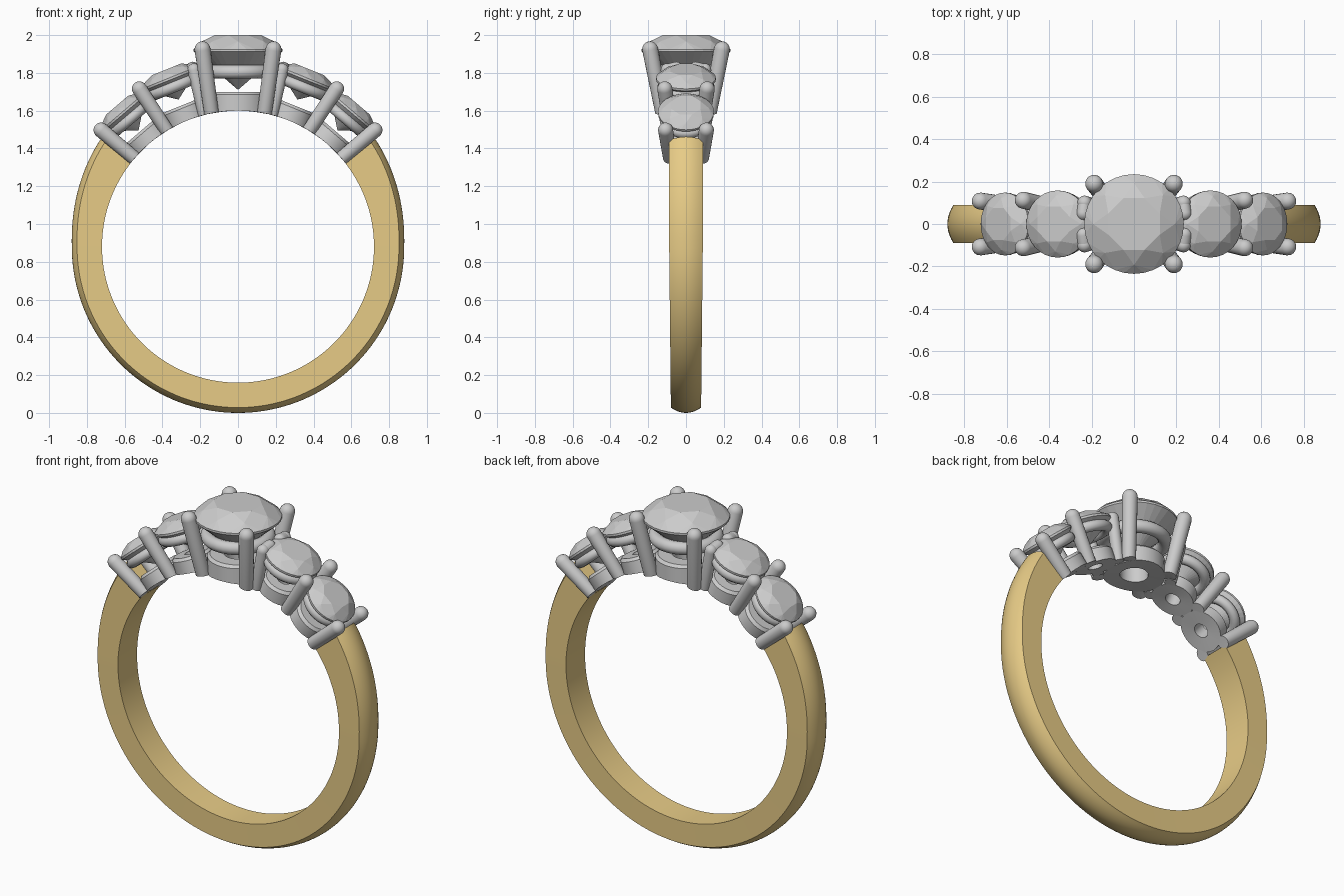
import bpy, bmesh
from math import sin, cos, pi, radians
from mathutils import Vector, Matrix

if "Cube" in bpy.data.objects:
    bpy.data.objects.remove(bpy.data.objects["Cube"])

CZ, RI = 0.88, 0.72          # finger hole centre height and radius


def finish(name, bm, mat=None, smooth=True):
    bmesh.ops.recalc_face_normals(bm, faces=bm.faces)
    me = bpy.data.meshes.new(name)
    bm.to_mesh(me)
    bm.free()
    ob = bpy.data.objects.new(name, me)
    bpy.context.collection.objects.link(ob)
    if mat:
        me.materials.append(mat)
    if smooth:
        bpy.ops.object.select_all(action='DESELECT')
        ob.select_set(True)
        bpy.context.view_layer.objects.active = ob
        bpy.ops.object.shade_smooth_by_angle(angle=radians(32))
    return ob


def skin(bm, rings, wrap):
    """Bridge equal, closed vertex loops."""
    n = len(rings)
    for i in range(n if wrap else n - 1):
        a, b = rings[i], rings[(i + 1) % n]
        for j in range(len(a)):
            k = (j + 1) % len(a)
            bm.faces.new((a[j], a[k], b[k], b[j]))


def lathe(name, profile, mx, closed=False, seg=32):
    """Revolve (radius, height) points round local z; keep out of the finger hole."""
    bm = bmesh.new()
    rings = [[bm.verts.new((r * cos(2 * pi * j / seg), r * sin(2 * pi * j / seg), h))
              for j in range(seg)] for r, h in profile]
    skin(bm, rings, closed)
    bmesh.ops.remove_doubles(bm, verts=bm.verts, dist=1e-5)
    bm.transform(mx)
    for v in bm.verts:
        d = Vector((v.co.x, 0, v.co.z - CZ))
        if d.length < RI:
            d = d.normalized() * RI
            v.co.x, v.co.z = d.x, d.z + CZ
    return finish(name, bm)


def polar(deg, r, y=0.0):
    """Point at an angle from the top of the ring and a distance from its centre."""
    a = radians(deg)
    return Vector((r * sin(a), y, CZ + r * cos(a)))


def prong(name, p, q, r):
    """Round-tipped rod from p to q."""
    d = q - p
    L = d.length
    prof = [(0, 0), (r * 0.92, 0), (r, L)]
    prof += [(r * cos(i * pi / 12), L + r * sin(i * pi / 12)) for i in range(1, 6)] + [(0, L + r)]
    mx = Matrix.Translation(p) @ d.to_track_quat('Z', 'Y').to_matrix().to_4x4()
    lathe(name, prof, mx, seg=20)


def stone(name, mx, R, girdle, table, culet):
    """Brilliant-cut stone as a faceted hull."""
    bm = bmesh.new()
    up = table - girdle

    def ring(n, r, h, off=0.0):
        for i in range(n):
            a = 2 * pi * (i + off) / n
            bm.verts.new((r * cos(a), r * sin(a), h))
    ring(8, R * 0.56, table, 0.5)
    ring(8, R * 0.82, girdle + up * 0.55)
    ring(32, R, girdle)
    ring(32, R, girdle - 0.012)
    ring(8, R * 0.27, culet + (girdle - culet) * 0.29, 0.5)
    bm.verts.new((0, 0, culet))
    bmesh.ops.convex_hull(bm, input=bm.verts)
    bm.transform(mx)
    finish(name, bm, smooth=False)


def setting(tag, deg, R, girdle, table, culet, base, hole, top, gal_r, gal_h, tube):
    """Stone with its base collar and gallery ring, tilted around the finger."""
    mx = Matrix.Translation((0, 0, CZ)) @ Matrix.Rotation(radians(deg), 4, 'Y')
    stone(tag + "_stone", mx, R, girdle, table, culet)
    lathe(tag + "_base_collar",
          [(hole, 0.70), (base, 0.70), (base, top - 0.015), (base - 0.015, top), (hole, top)],
          mx, closed=True)
    lathe(tag + "_gallery_ring",
          [(gal_r + tube * cos(i * pi / 6), gal_h + tube * sin(i * pi / 6)) for i in range(12)],
          mx, closed=True)


# gold band, open at the top, domed outside, widening towards the shoulders
gold = bpy.data.materials.new("gold")
gold.diffuse_color = (0.80, 0.60, 0.24, 1)
gold.use_nodes = True
gold.node_tree.nodes["Principled BSDF"].inputs["Base Color"].default_value = gold.diffuse_color
bm = bmesh.new()
rings, N = [], 112
for i in range(N + 1):
    a = radians(39 - 258 * i / N)
    s = sin(a)
    R = 0.88 + 0.045 * (max(0, s) / 0.63) ** 1.4
    w = 0.08 + 0.009 * min(1, max(0, s + 1))
    sec = [(RI, w), (RI, -w)]
    sec += [(R - 0.028 * t * t, w * t) for t in (k / 5 for k in range(-5, 6))]
    rings.append([bm.verts.new((r * cos(a), y, CZ + r * s)) for r, y in sec])
skin(bm, rings, False)
bm.faces.new(rings[0])
bm.faces.new(rings[-1])
finish("band", bm, gold)

# centre setting with four splayed prongs
setting("centre", 0, 0.235, 1.045, 1.12, 0.83, 0.165, 0.075, 0.82, 0.165, 0.925, 0.036)
for sx in (-1, 1):
    for sy in (-1, 1):
        prong("centre_prong", Vector((sx * 0.14, sy * 0.125, 1.585)),
              Vector((sx * 0.188, sy * 0.19, 1.925)), 0.042)

# side settings, mirrored left and right
for side, sx in (("left", -1), ("right", 1)):
    setting(side + "_inner", sx * 22, 0.158, 0.965, 1.012, 0.84,
            0.115, 0.04, 0.805, 0.122, 0.912, 0.03)
    setting(side + "_outer", sx * 40.5, 0.148, 0.94, 0.985, 0.81,
            0.122, 0.04, 0.80, 0.112, 0.885, 0.028)
    for sy in (-1, 1):
        # claws beside the centre stone, bent inward at the tip
        bend = polar(sx * 14, 0.965, sy * 0.1)
        prong(side + "_inner_claw", polar(sx * 14.5, 0.715, sy * 0.085), bend, 0.034)
        prong(side + "_claw_tip", bend, polar(sx * 14.2, 0.975, sy * 0.05), 0.034)
        # prongs shared by both side stones, then end prongs against the band
        prong(side + "_shared_prong", polar(sx * 31.5, 0.715, sy * 0.08),
              polar(sx * 32, 0.985, sy * 0.112), 0.04)
        prong(side + "_end_prong", polar(sx * 49.5, 0.715, sy * 0.085),
              polar(sx * 49.6, 0.952, sy * 0.108), 0.04)
